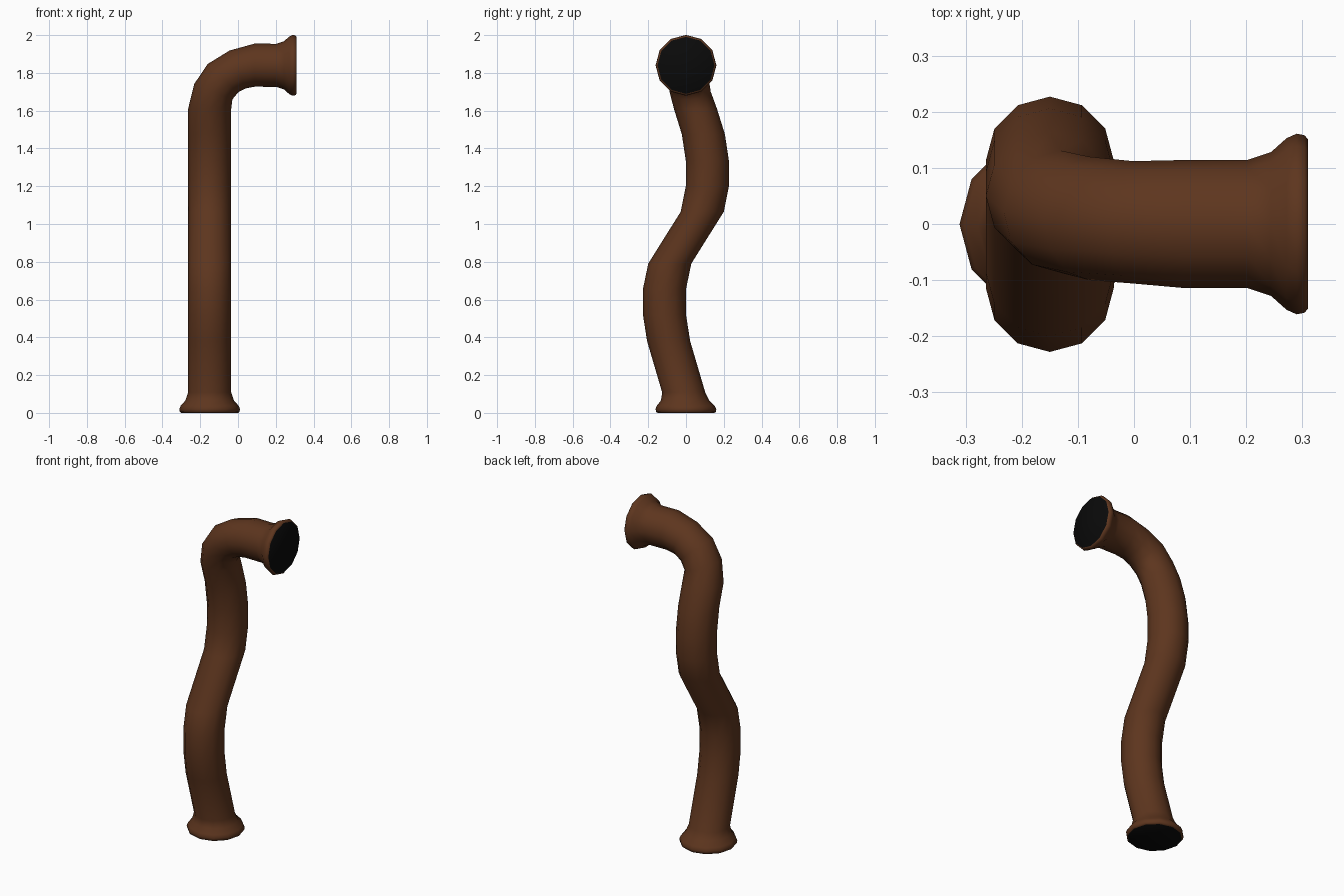
import bpy, bmesh
from math import sin, cos, pi, radians
from mathutils import Vector

if "Cube" in bpy.data.objects:
    bpy.data.objects.remove(bpy.data.objects["Cube"])

SIDES = 12
R = 0.114


def material(name, col):
    m = bpy.data.materials.new(name)
    m.diffuse_color = (*col, 1)
    m.use_nodes = True
    m.node_tree.nodes["Principled BSDF"].inputs["Base Color"].default_value = m.diffuse_color
    return m


rust = material("rusty_brown", (0.11, 0.036, 0.013))
dark = material("dark_opening", (0.003, 0.003, 0.003))

# Flared lip: (distance from the open end, radius)
LIP = [(0.0, 0.151), (0.006, 0.158), (0.02, 0.161), (0.038, 0.153), (0.066, 0.128), (0.108, R)]

# Rings along the pipe: (x, y, z, tilt in degrees, radius); tilt 0 = level, 90 = facing +x
rings = [(-0.15, -0.012 * (d / 0.108) ** 2, d, 0, r) for d, r in LIP]
# Wavy upright, level rings
rings += [(-0.15, y, z, 0, R) for y, z in [
    (-0.092, 0.38), (-0.114, 0.52), (-0.114, 0.655), (-0.086, 0.79),
    (0.086, 1.065), (0.113, 1.2), (0.113, 1.335), (0.092, 1.475), (0.05, 1.61)]]
# Elbow
rings += [(-0.131, 0.022, 1.70, 22, 0.109), (-0.08, 0.01, 1.772, 43, 0.11),
          (-0.002, 0.003, 1.818, 67, 0.109), (0.088, 0, 1.841, 90, R)]
# Upper lip
rings += [(0.31 - d, 0, 1.84, 90, r) for d, r in reversed(LIP)]


def ring_points(x, y, z, tilt, r):
    t = radians(tilt)
    u = Vector((cos(t), 0, -sin(t)))
    v = Vector((0, 1, 0))
    return [Vector((x, y, z)) + r * (u * cos(a) + v * sin(a))
            for a in (2 * pi * i / SIDES for i in range(SIDES))]


# Pipe body with lofted rings and dark end discs
bm = bmesh.new()
loops = [[bm.verts.new(p) for p in ring_points(*ring)] for ring in rings]
for a, b in zip(loops, loops[1:]):
    for i in range(SIDES):
        j = (i + 1) % SIDES
        bm.faces.new((a[i], a[j], b[j], b[i]))
for loop in (loops[0][::-1], loops[-1]):
    bm.faces.new(loop).material_index = 1
bmesh.ops.recalc_face_normals(bm, faces=bm.faces)

mesh = bpy.data.meshes.new("bent_pipe")
bm.to_mesh(mesh)
bm.free()
mesh.materials.append(rust)
mesh.materials.append(dark)
pipe = bpy.data.objects.new("bent_pipe", mesh)
bpy.context.collection.objects.link(pipe)
bpy.context.view_layer.objects.active = pipe
pipe.select_set(True)
bpy.ops.object.shade_smooth_by_angle(angle=radians(50))
